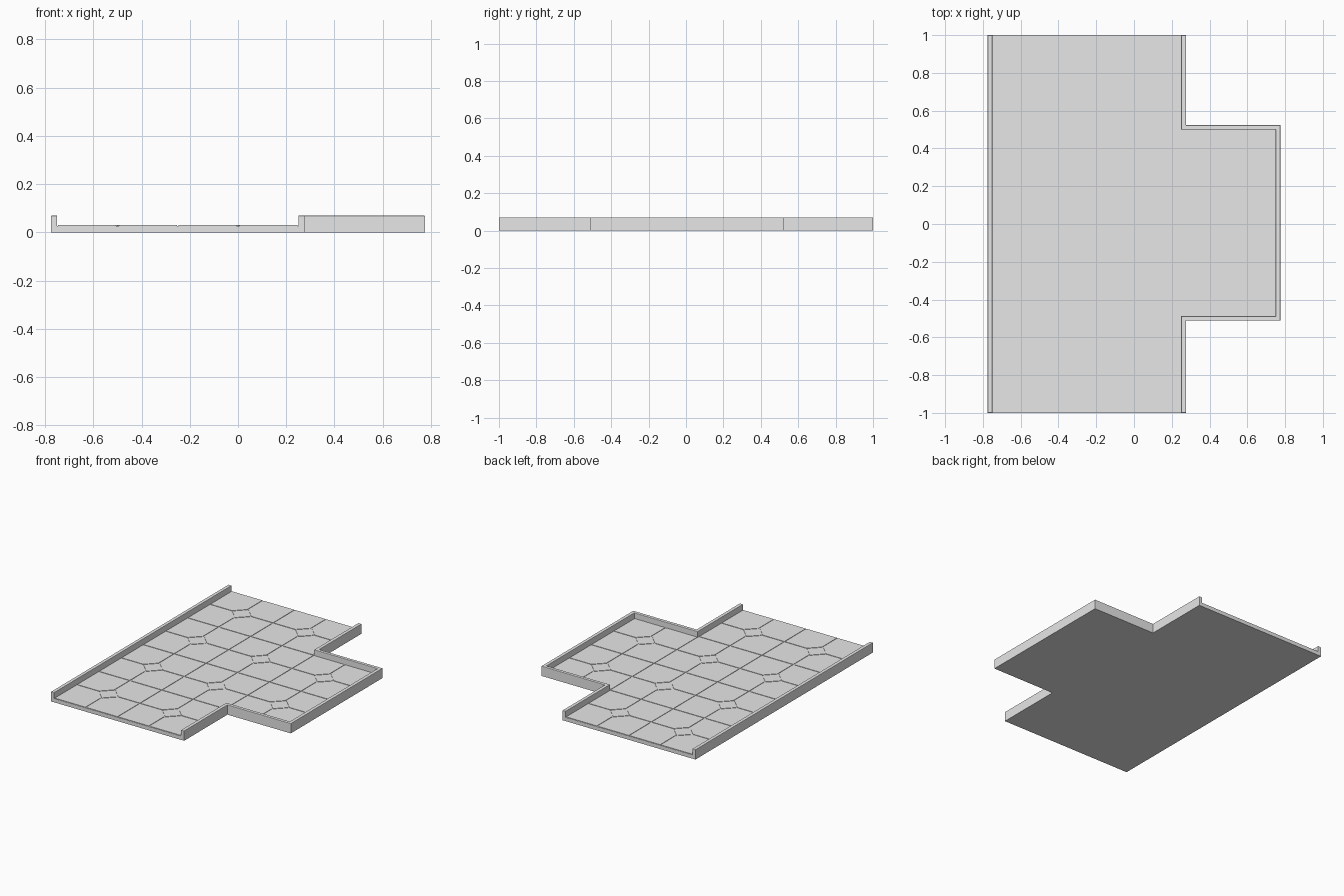
import bpy
import bmesh

cube = bpy.data.objects.get("Cube")
if cube:
    bpy.data.objects.remove(cube)

TILE = 0.5
BED = 0.027        # height of the groove floor
TOP = 0.03         # height of the paving
WALL = 0.07        # height of the border walls
SEAM = 0.003       # gap at the tile edges
GROOVE = 0.006     # half width of the grooves inside a tile
DIAMOND = 0.07     # half diagonal of the centre stone

stone = bpy.data.materials.new("stone grey")
stone.use_nodes = True
GREY = (0.8, 0.8, 0.8, 1)
stone.diffuse_color = GREY
stone.node_tree.nodes["Principled BSDF"].inputs["Base Color"].default_value = GREY


def add_prism(bm, points, low, high, soften=0):
    """Extrude a flat outline upward, optionally softening its top rim."""
    base = bm.faces.new([bm.verts.new((x, y, low)) for x, y in points])
    base.normal_update()
    if base.normal.z < 0:
        base.normal_flip()
    grown = bmesh.ops.extrude_face_region(bm, geom=[base], use_keep_orig=True)["geom"]
    for v in (g for g in grown if isinstance(g, bmesh.types.BMVert)):
        v.co.z = high
    base.normal_flip()
    if soften:
        cap = next(g for g in grown if isinstance(g, bmesh.types.BMFace))
        bmesh.ops.bevel(bm, geom=list(cap.edges), offset=soften,
                        segments=2, profile=0.5, affect="EDGES")


def finish(bm, name):
    bmesh.ops.recalc_face_normals(bm, faces=bm.faces)
    mesh = bpy.data.meshes.new(name)
    bm.to_mesh(mesh)
    bm.free()
    mesh.materials.append(stone)
    obj = bpy.data.objects.new(name, mesh)
    bpy.context.collection.objects.link(obj)
    return obj


def rectangle(x0, x1, y0, y1):
    return [(x0, y0), (x1, y0), (x1, y1), (x0, y1)]


# One paving tile: bed, four notched slabs and a diamond centre stone
def tile_mesh():
    bm = bmesh.new()
    half = TILE / 2
    add_prism(bm, rectangle(-half, half, -half, half), 0, BED)
    edge = half - SEAM
    notch = DIAMOND + GROOVE
    slab = [(notch, GROOVE), (edge, GROOVE), (edge, edge),
            (GROOVE, edge), (GROOVE, notch)]
    for sx in (-1, 1):
        for sy in (-1, 1):
            add_prism(bm, [(x * sx, y * sy) for x, y in slab], BED, TOP)
    d = DIAMOND
    add_prism(bm, [(d, 0), (0, d), (-d, 0), (0, -d)], BED, TOP)
    return finish(bm, "floor_tile")


# Lay the tiles: two full columns and a short side alcove
tile = tile_mesh()
cells = [(c, r) for c in range(3) for r in range(4) if c < 2 or r in (1, 2)]
for i, (c, r) in enumerate(cells):
    obj = tile
    if i:
        obj = bpy.data.objects.new("floor_tile", tile.data)
        bpy.context.collection.objects.link(obj)
    obj.location = ((c - 1) * TILE, (r - 1.5) * TILE, 0)

# Straight border wall on the right side
bm = bmesh.new()
add_prism(bm, rectangle(-0.775, -0.75, -1, 1), 0, WALL, 0.003)
finish(bm, "straight_wall")

# Border wall stepping around the alcove on the left side
bm = bmesh.new()
outer = [(0.25, -1), (0.275, -1), (0.275, -0.512), (0.775, -0.512),
         (0.775, 0.523), (0.275, 0.523), (0.275, 1), (0.25, 1)]
inner = [(0.25, 0.5), (0.75, 0.5), (0.75, -0.488), (0.25, -0.488)]
add_prism(bm, outer + inner, 0, WALL, 0.003)
finish(bm, "alcove_wall")
